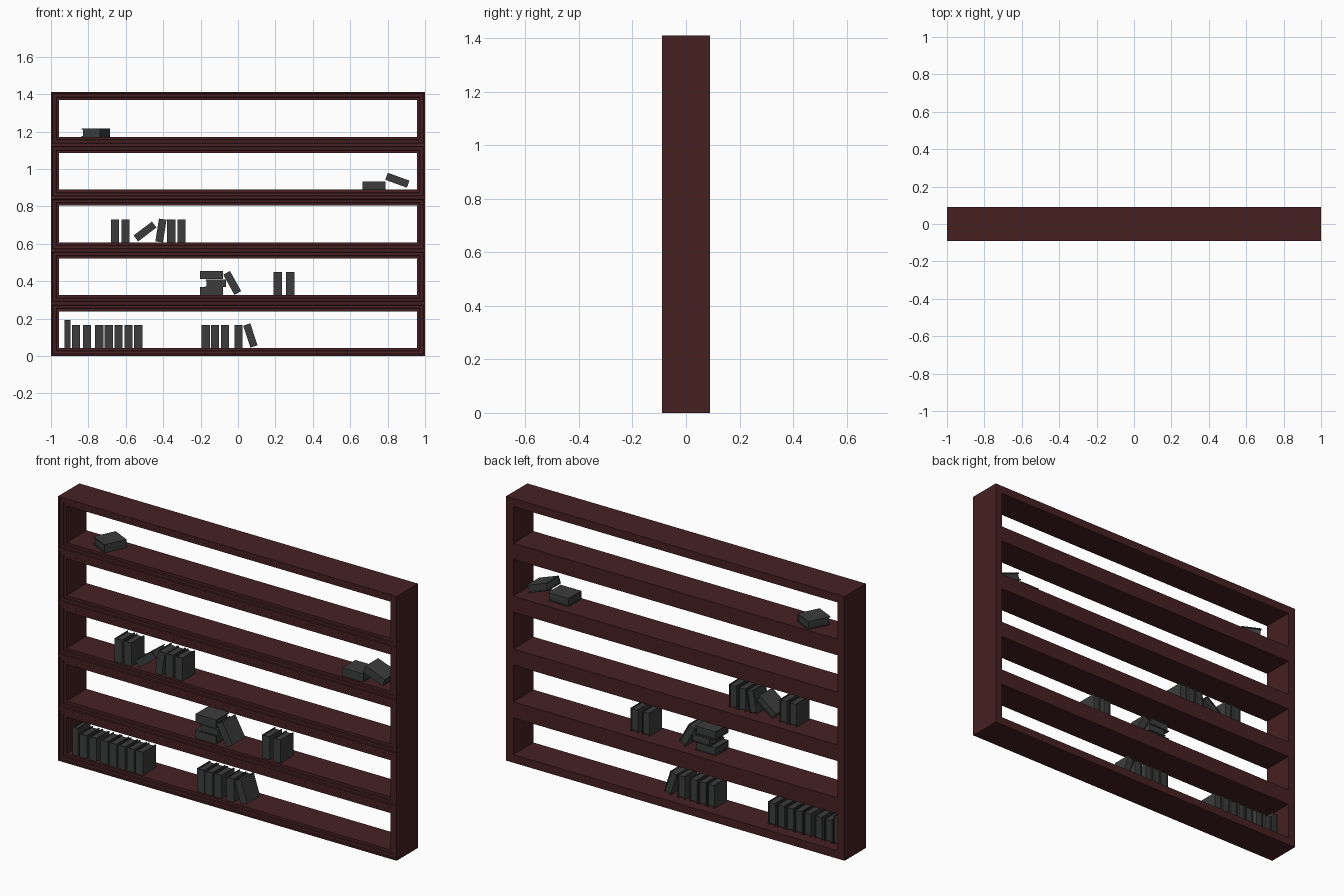
import bpy, bmesh
from math import radians
from mathutils import Matrix, Vector

if "Cube" in bpy.data.objects:
    bpy.data.objects.remove(bpy.data.objects["Cube"])

def material(name, rgb):
    m = bpy.data.materials.new(name)
    m.diffuse_color = (*rgb, 1)
    m.use_nodes = True
    m.node_tree.nodes["Principled BSDF"].inputs["Base Color"].default_value = m.diffuse_color
    return m

WOOD = material("dark_red_wood", (0.062, 0.015, 0.016))
GREY = material("dark_grey", (0.045, 0.046, 0.046))

def finish(bm, name, mat):
    me = bpy.data.meshes.new(name)
    bm.to_mesh(me)
    bm.free()
    me.materials.append(mat)
    ob = bpy.data.objects.new(name, me)
    bpy.context.collection.objects.link(ob)
    return ob

# Shelf frame: five stacked bays, each with a stepped moulding on the front
BAYS, BAY_H, D = 5, 0.2822, 0.09
PROFILE = [(0, D), (0, -D), (0.008, -D), (0.011, -0.085), (0.026, -0.085),
           (0.029, -0.08), (0.043, -0.08), (0.043, D)]   # (inset, y)
bm = bmesh.new()
for i in range(BAYS):
    z0, z1 = i * BAY_H, (i + 1) * BAY_H
    loops = []
    for s, y in PROFILE:
        x = 1 - s
        loops.append([bm.verts.new((px, y, pz)) for px, pz in
                      ((-x, z0 + s), (x, z0 + s), (x, z1 - s), (-x, z1 - s))])
    loops.append(loops[0])
    for k in range(len(PROFILE)):
        a, b = loops[k], loops[k + 1]
        for j in range(4):
            # leave out the hidden walls where two bays meet
            if k == 0 and ((j == 0 and i > 0) or (j == 2 and i < BAYS - 1)):
                continue
            n = (j + 1) % 4
            bm.faces.new((a[j], a[n], b[n], b[j]))
bmesh.ops.remove_doubles(bm, verts=bm.verts, dist=1e-5)
bmesh.ops.recalc_face_normals(bm, faces=bm.faces)
finish(bm, "shelf_frame", WOOD)

# Books: two covers, a spine toward the front and a recessed page block
T, DEPTH, H = 0.044, 0.108, 0.123
count = 0

def book(x, z, tilt=0, yaw=0, t=T, h=H, y=-0.016):
    global count
    count += 1
    c, r = 0.005, 0.005
    bm = bmesh.new()
    parts = [((-t / 2 + c / 2, 0, 0), (c, DEPTH, h)),
             ((t / 2 - c / 2, 0, 0), (c, DEPTH, h)),
             ((0, -DEPTH / 2 + c / 2, 0), (t - 2 * c, c, h)),
             ((0, (c - r) / 2, 0), (t - 2 * c, DEPTH - c - r, h - 2 * r))]
    for pos, size in parts:
        bmesh.ops.create_cube(bm, size=1, matrix=Matrix.Translation(pos)
                              @ Matrix.Diagonal(Vector((*size, 1))))
    ob = finish(bm, f"book_{count:02d}", GREY)
    ob.matrix_world = (Matrix.Translation((x, y, z))
                       @ Matrix.Rotation(radians(yaw), 4, 'Z')
                       @ Matrix.Rotation(radians(tilt), 4, 'Y'))

def floor(i):
    return i * BAY_H + 0.0435

def standing(row, xs, h=H, t=T):
    for x in xs:
        book(x, floor(row) + h / 2, h=h, t=t)

# Bottom shelf
standing(0, [-0.912], h=0.148, t=0.031)
standing(0, [-0.866, -0.808, -0.742, -0.691, -0.639, -0.586, -0.533])
standing(0, [-0.172, -0.123, -0.070, 0.002])
book(0.066, 0.110, tilt=-18, t=0.040)

# Second shelf: flat stack, leaning book and a pair
f = floor(1)
book(-0.141, f + 0.022, 90)
book(-0.119, f + 0.0645, 90, yaw=90, t=0.040)
book(-0.141, f + 0.107, 90, t=0.044)
book(-0.031, 0.391, tilt=-29, t=0.041)
standing(1, [0.212, 0.279])

# Third shelf
standing(2, [-0.658, -0.602])
book(-0.497, 0.666, tilt=53, t=0.040)
book(-0.412, 0.671, tilt=9, t=0.041)
standing(2, [-0.357, -0.302])

# Fourth shelf: one flat, one propped on it
book(0.728, floor(3) + 0.022, 90)
book(0.852, 0.940, tilt=-70, t=0.040)

# Top shelf: a turned flat book
book(-0.760, floor(4) + 0.022, 90, yaw=64, y=0.006)
